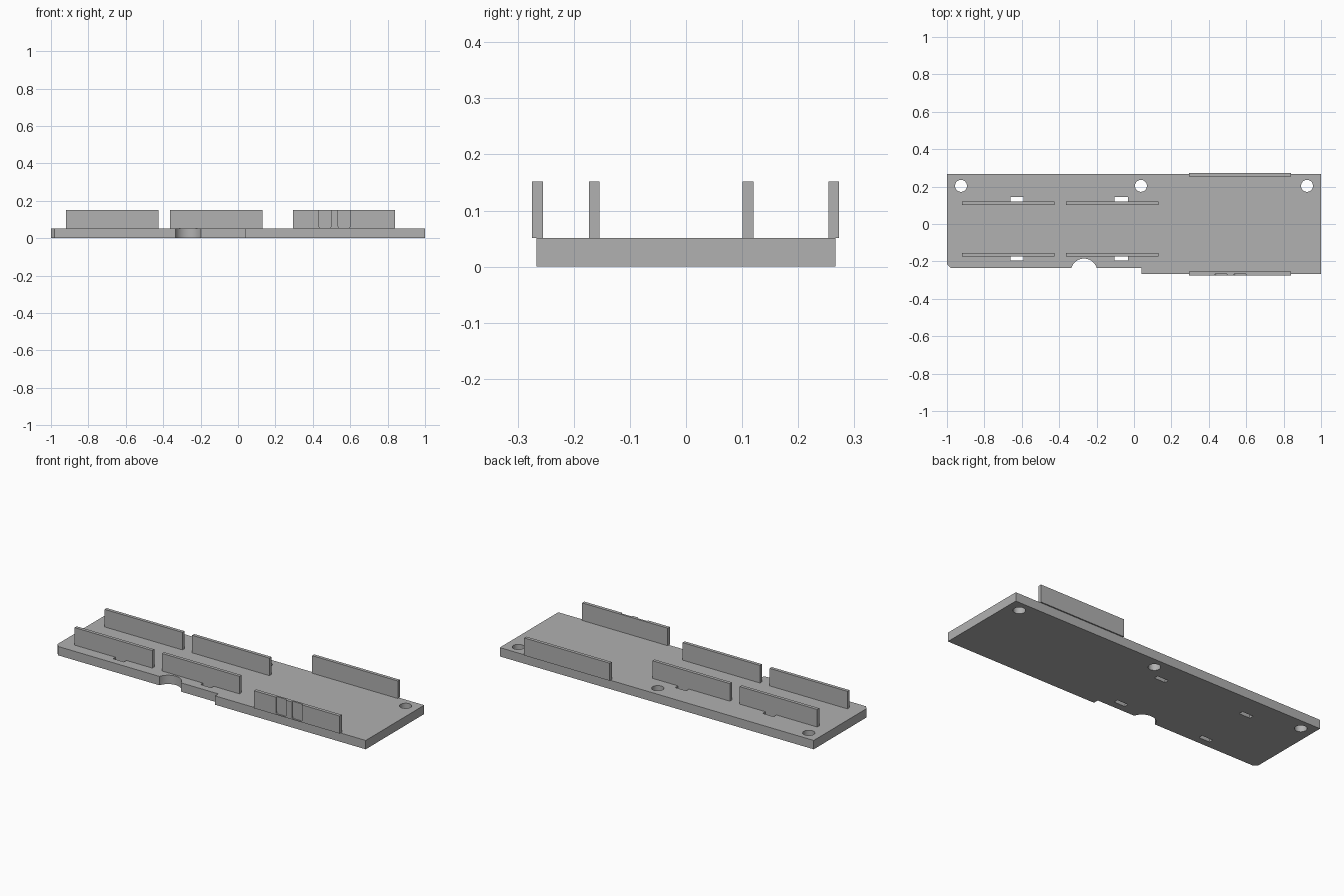
import bpy
import bmesh
from math import radians, cos, sin, pi
from mathutils import Matrix, Vector

cube = bpy.data.objects.get("Cube")
if cube:
    bpy.data.objects.remove(cube, do_unlink=True)

grey = bpy.data.materials.new("plain_grey")
grey.use_nodes = True
colour = (0.44, 0.44, 0.44, 1)
grey.diffuse_color = colour
grey.node_tree.nodes["Principled BSDF"].inputs["Base Color"].default_value = colour

THICK = 0.051    # plate thickness
TOP = 0.152      # top of the fins


def arc(cx, cy, r, a0, a1, steps):
    angles = [radians(a0 + (a1 - a0) * i / steps) for i in range(steps + 1)]
    return [(cx + r * cos(a), cy + r * sin(a)) for a in angles]


def rect(x0, x1, y0, y1):
    return [(x0, y0), (x1, y0), (x1, y1), (x0, y1)]


def extrude_outlines(name, outlines, depth, matrix):
    """Fill flat outlines (the first is outer, the rest are holes) and extrude them."""
    curve = bpy.data.curves.new(name + "_outline", "CURVE")
    curve.dimensions = "2D"
    curve.fill_mode = "BOTH"
    curve.extrude = depth / 2
    for points in outlines:
        spline = curve.splines.new("POLY")
        spline.points.add(len(points) - 1)
        for point, (x, y) in zip(spline.points, points):
            point.co = (x, y, 0, 1)
        spline.use_cyclic_u = True
    helper = bpy.data.objects.new(name + "_helper", curve)
    bpy.context.collection.objects.link(helper)
    graph = bpy.context.evaluated_depsgraph_get()
    mesh = bpy.data.meshes.new_from_object(helper.evaluated_get(graph))
    bpy.data.objects.remove(helper, do_unlink=True)
    bpy.data.curves.remove(curve)
    # Weld the caps to the walls, then place the part
    bm = bmesh.new()
    bm.from_mesh(mesh)
    bmesh.ops.remove_doubles(bm, verts=bm.verts, dist=0.0001)
    bm.transform(matrix)
    bmesh.ops.recalc_face_normals(bm, faces=bm.faces)
    for face in bm.faces:
        face.smooth = True
    bm.to_mesh(mesh)
    bm.free()
    mesh.set_sharp_from_angle(angle=radians(30))
    mesh.name = name
    mesh.materials.clear()
    mesh.materials.append(grey)
    part = bpy.data.objects.new(name, mesh)
    bpy.context.collection.objects.link(part)
    return part


def box(name, x0, x1, y0, y1, z0, z1):
    mesh = bpy.data.meshes.new(name)
    bm = bmesh.new()
    bmesh.ops.create_cube(bm, size=1)
    size = Matrix.Diagonal((x1 - x0, y1 - y0, z1 - z0, 1))
    centre = Vector((x0 + x1, y0 + y1, z0 + z1)) / 2
    bm.transform(Matrix.Translation(centre) @ size)
    bm.to_mesh(mesh)
    bm.free()
    mesh.materials.append(grey)
    part = bpy.data.objects.new(name, mesh)
    bpy.context.collection.objects.link(part)
    return part


# Base plate: chamfered corner, round notch and stepped front edge
outline = [(-1, 0.266), (-1, -0.215), (-0.98, -0.236)]
outline += arc(-0.267, -0.256, 0.071, 163.5, 16.5, 24)
outline += [(0.04, -0.236), (0.04, -0.266), (1, -0.266), (1, 0.266)]
holes = [arc(x, 0.204, 0.032, 0, 348.75, 31) for x in (-0.925, 0.037, 0.925)]
slots = [rect(x, x + 0.07, y, y + 0.025)
         for x in (-0.66, -0.103) for y in (0.12, -0.195)]
extrude_outlines("base_plate", [outline] + holes + slots, THICK,
                 Matrix.Translation((0, 0, THICK / 2)))

# Four inner fins in two rows
for side, x0, x1 in (("right", -0.92, -0.425), ("middle", -0.363, 0.13)):
    box(side + "_back_fin", x0, x1, 0.101, 0.12, THICK, TOP)
    box(side + "_front_fin", x0, x1, -0.173, -0.154, THICK, TOP)

# Outer fins that overhang the plate edges
X0, X1 = 0.295, 0.84
box("outer_back_fin", X0, X1, 0.254, 0.273, THICK, TOP)
box("outer_front_fin", X0, X1, -0.266, -0.255, THICK, TOP)

# Facing of the front fin, with two round-cornered grooves open at the top
FLOOR, R = 0.054, 0.012
facing = [(X0, THICK), (X1, THICK), (X1, TOP)]
for left, right in ((0.535, 0.6), (0.433, 0.498)):
    facing.append((right, TOP))
    facing += arc(right - R, FLOOR + R, R, 0, -90, 5)
    facing += arc(left + R, FLOOR + R, R, 270, 180, 5)
    facing.append((left, TOP))
facing.append((X0, TOP))
upright = Matrix.Translation((0, -0.27, 0)) @ Matrix.Rotation(pi / 2, 4, "X")
extrude_outlines("outer_front_fin_facing", [facing], 0.009, upright)
